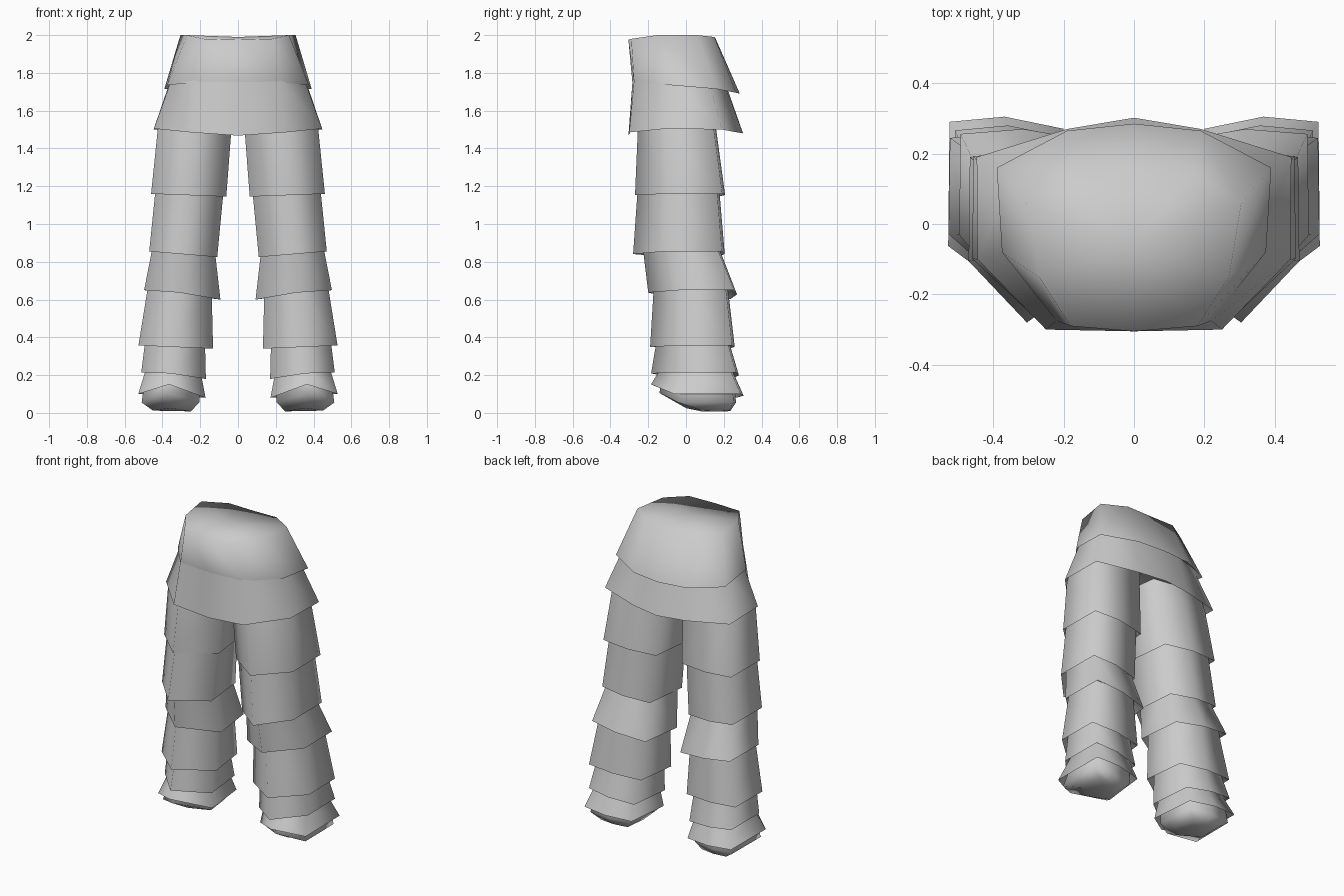
import bpy, bmesh, math

if "Cube" in bpy.data.objects:
    bpy.data.objects.remove(bpy.data.objects["Cube"])

grey = bpy.data.materials.new("plain grey")
grey.diffuse_color = (0.6, 0.6, 0.6, 1)
grey.use_nodes = True
grey.node_tree.nodes["Principled BSDF"].inputs["Base Color"].default_value = grey.diffuse_color


def loft(name, rings, cap_top=False, cap_bottom=False):
    """Skin a stack of point rings, optionally closing the ends with a fan."""
    bm = bmesh.new()
    loops = [[bm.verts.new(p) for p in r] for r in rings]
    n = len(loops[0])
    for a, b in zip(loops, loops[1:]):
        for i in range(n):
            j = (i + 1) % n
            bm.faces.new((a[i], a[j], b[j], b[i]))
    for use, loop in ((cap_top, loops[0]), (cap_bottom, loops[-1])):
        if use:
            mid = bm.verts.new([sum(v.co[k] for v in loop) / n for k in range(3)])
            for i in range(n):
                bm.faces.new((loop[i], loop[(i + 1) % n], mid))
    bmesh.ops.recalc_face_normals(bm, faces=bm.faces)
    # open shells: make sure the walls face outward
    bm.faces.ensure_lookup_table()
    f = bm.faces[0]
    c = [sum(v.co[k] for v in loops[0]) / n for k in range(2)]
    m = f.calc_center_median()
    if (m.x - c[0]) * f.normal.x + (m.y - c[1]) * f.normal.y < 0:
        bmesh.ops.reverse_faces(bm, faces=bm.faces)
    for f in bm.faces:
        f.smooth = True
    me = bpy.data.meshes.new(name)
    bm.to_mesh(me)
    bm.free()
    me.set_sharp_from_angle(angle=math.radians(100))
    me.materials.append(grey)
    ob = bpy.data.objects.new(name, me)
    bpy.context.collection.objects.link(ob)
    return ob


def both(half):
    """Mirror a front-to-back half outline into a full ring."""
    return half + [(-x, y, z) for x, y, z in half[-2:0:-1]]


# Waist: closed top, hem that melts into the skirt at the front
waist_top = [(0, -.305, 1.975), (.18, -.29, 1.98), (.27, -.15, 2.0),
             (.305, .06, 2.0), (.17, .15, 1.99), (0, .155, 1.985)]
waist_hem = [(0, -.283, 1.74), (.22, -.275, 1.75), (.375, -.08, 1.735),
             (.39, .16, 1.715), (.19, .265, 1.695), (0, .285, 1.69)]
skirt_top = [(0, -.283, 1.76), (.22, -.275, 1.76), (.35, -.08, 1.77),
             (.355, .12, 1.77), (.17, .19, 1.77), (0, .20, 1.77)]
loft("waist", [both(waist_top), both(waist_hem), both(skirt_top)], cap_top=True)

# Hip skirt, closed high up inside around the leg tops
skirt_hem = [(0, -.305, 1.468), (.25, -.30, 1.485), (.445, -.10, 1.505),
             (.447, .19, 1.50), (.19, .27, 1.485), (0, .302, 1.48)]
under = [(x * .86, y * .75, 1.6) for x, y, z in skirt_hem]
loft("hip_skirt", [both(skirt_top), both(skirt_hem), both(under)], cap_bottom=True)


def section(x0, x1, y0, y1, z_in, z_out, lift=0.0, flank=.36):
    """Six-sided leg section, pointed at the front, square at the back."""
    dx, dy = x1 - x0, y1 - y0
    pts = ((.54, 0, lift), (1, flank, 0), (.99, .97, 0),
           (.55, 1, 0), (.08, .93, 0), (0, .34, 0))
    return [(x0 + u * dx, y0 + v * dy, z_in + (z_out - z_in) * u + w) for u, v, w in pts]


# Leg tiers: name, top section, flared hem section
tiers = [
    ("thigh_upper", (.035, .425, -.255, .16, 1.50, 1.50), (.062, .46, -.27, .207, 1.145, 1.16)),
    ("thigh_lower", (.075, .435, -.255, .175, 1.19, 1.20), (.11, .47, -.28, .205, .825, .855)),
    ("knee_flare", (.125, .45, -.23, .17, .88, .89), (.093, .497, -.20, .27, .60, .65, .01)),
    ("shin", (.14, .475, -.17, .22, .67, .68), (.132, .527, -.19, .258, .34, .357)),
    ("ankle", (.175, .49, -.155, .225, .38, .39), (.17, .512, -.185, .28, .18, .215, .01)),
    ("foot_cuff", (.20, .485, -.135, .24, .23, .24),
     (.172, .528, -.185, .305, .08, .10, .06, .25)),
]
foot_top = (.205, .495, -.135, .255, .16, .16)

for side, s in (("left", -1), ("right", 1)):
    for i, (name, top, hem) in enumerate(tiers):
        # the hem folds back up to the top of the tier below
        inner = tiers[i + 1][1] if i + 1 < len(tiers) else foot_top
        rings = [section(*top), section(*hem), section(*inner)]
        if i == 0:
            rings.insert(0, section(.02, .39, -.23, .14, 1.62, 1.62))
        loft(f"{side}_{name}", [[(s * x, y, z) for x, y, z in r] for r in rings])
    # Rounded foot below the cuff, sole rising towards the toe
    foot = [section(*foot_top),
            section(.205, .51, -.14, .265, .055, .055, .05, .25),
            section(.25, .45, .0, .235, .008, .012, .015)]
    loft(f"{side}_foot", [[(s * x, y, z) for x, y, z in r] for r in foot], cap_bottom=True)
